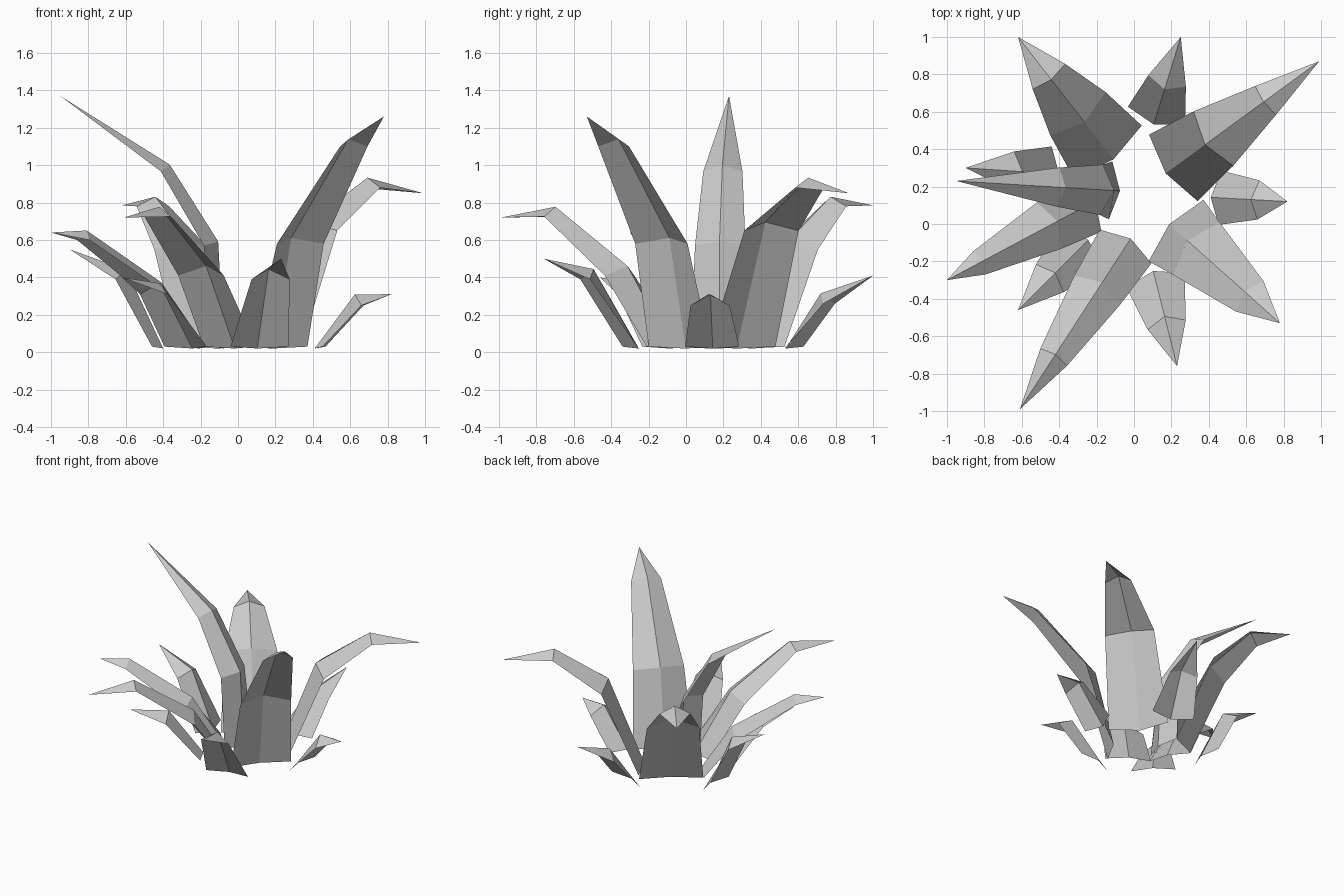
import bpy, bmesh
from mathutils import Vector

if "Cube" in bpy.data.objects:
    bpy.data.objects.remove(bpy.data.objects["Cube"])


def leaf(name, base, width, tip, stations):
    """Creased leaf: base centre, base width, tip, then (fraction to tip, height, width)."""
    b, t = Vector((*base, 0.03)), Vector(tip)
    flat = Vector((t.x - b.x, t.y - b.y, 0))
    out = flat.normalized()
    side = Vector((-out.y, out.x, 0))
    centres, widths = [b], [width]
    for f, z, w in stations:
        p = b + flat * f
        p.z = z
        centres.append(p)
        widths.append(w)
    path = centres + [t]

    bm = bmesh.new()
    rows = []
    for i, (c, w) in enumerate(zip(centres, widths)):
        # midrib is pushed towards the upper, inner face of the leaf
        if i == 0:
            rib = c - out * 0.05 - Vector((0, 0, 0.01))
        else:
            d = (path[i + 1] - path[i]).normalized() + (path[i] - path[i - 1]).normalized()
            d.normalize()
            depth = 0.055 if i == 2 else 0.072
            rib = c + (Vector((0, 0, 1)) * d.dot(out) - out * d.z) * depth
        rows.append([bm.verts.new(p) for p in (c + side * w / 2, rib, c - side * w / 2)])
    for lo, hi in zip(rows, rows[1:]):
        for k in (0, 1):
            bm.faces.new((lo[k], hi[k], hi[k + 1], lo[k + 1]))
    end = bm.verts.new(t)
    for k in (0, 1):
        bm.faces.new((rows[-1][k], end, rows[-1][k + 1]))
    me = bpy.data.meshes.new(name)
    bm.to_mesh(me)
    bm.free()
    bpy.context.collection.objects.link(bpy.data.objects.new(name, me))


# Long leaves with two bends
long_leaves = [
    ((0.225, -0.035), 0.44, (0.78, -0.53, 1.26), [(0.195, 0.58, 0.375), (0.71, 1.10, 0.22)]),
    ((0.21, 0.30), 0.44, (0.99, 0.87, 0.85), [(0.275, 0.65, 0.36), (0.633, 0.88, 0.19)]),
    ((-0.14, 0.385), 0.46, (-0.62, 1.0, 0.785), [(0.333, 0.55, 0.375), (0.656, 0.78, 0.22)]),
    ((-0.045, -0.12), 0.33, (-0.61, -0.99, 0.72), [(0.27, 0.41, 0.29), (0.68, 0.725, 0.17)]),
    ((-0.125, 0.18), 0.31, (-0.95, 0.23, 1.37), [(0.06, 0.57, 0.27), (0.34, 0.966, 0.21)]),
    ((-0.25, 0.10), 0.32, (-1.0, -0.30, 0.64), [(0.27, 0.32, 0.28), (0.77, 0.60, 0.14)]),
]
# Short outer leaves with one bend
short_leaves = [
    ((0.12, 0.58), 0.32, (0.25, 1.0, 0.41), [(0.44, 0.26, 0.21)]),
    ((0.46, 0.14), 0.29, (0.82, 0.12, 0.31), [(0.57, 0.25, 0.21)]),
    ((0.115, -0.30), 0.32, (0.23, -0.76, 0.50), [(0.52, 0.39, 0.21)]),
    ((-0.28, -0.12), 0.32, (-0.62, -0.46, 0.40), [(0.50, 0.31, 0.21)]),
    ((-0.45, 0.27), 0.29, (-0.90, 0.30, 0.55), [(0.44, 0.39, 0.21)]),
]
for kind, leaves in (("long_leaf", long_leaves), ("short_leaf", short_leaves)):
    for n, args in enumerate(leaves, 1):
        leaf(f"{kind}_{n}", *args)
